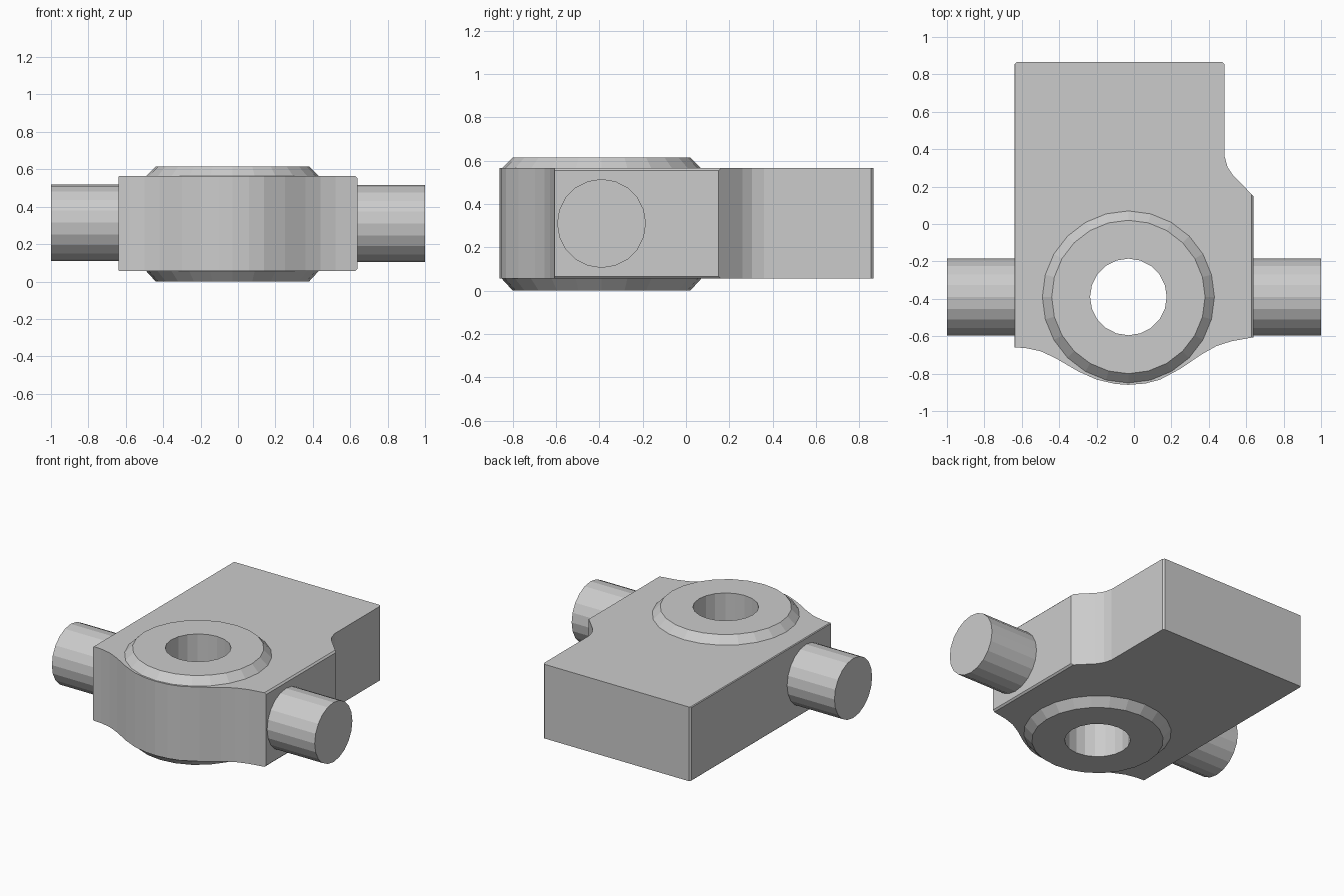
import bpy, bmesh
from math import pi
from mathutils import Matrix

if "Cube" in bpy.data.objects:
    bpy.data.objects.remove(bpy.data.objects["Cube"])

CX, CY = -0.03, -0.39      # bore axis
Z0, Z1, TOP = 0.055, 0.565, 0.615


def finish(bm, name):
    bmesh.ops.recalc_face_normals(bm, faces=bm.faces)
    mesh = bpy.data.meshes.new(name)
    bm.to_mesh(mesh)
    bm.free()
    ob = bpy.data.objects.new(name, mesh)
    bpy.context.collection.objects.link(ob)
    return ob


def cone(name, r1, r2, depth, sides, matrix):
    bm = bmesh.new()
    bmesh.ops.create_cone(bm, cap_ends=True, segments=sides, radius1=r1,
                          radius2=r2, depth=depth, matrix=matrix)
    return finish(bm, name)


def bore_through(ob):
    mod = ob.modifiers.new("bore", 'BOOLEAN')
    mod.operation = 'DIFFERENCE'
    mod.solver = 'EXACT'
    mod.object = cutter


# bore cutter
cutter = cone("bore_cutter", 0.205, 0.205, 2, 20,
              Matrix.Translation((CX, CY, 0.3)))
cutter.hide_render = True
cutter.display_type = 'WIRE'

# block body, extruded from its plan outline
outline = [(-0.64, -0.66), (-0.58, -0.663), (-0.5, -0.68), (-0.42, -0.717),
           (-0.3, -0.787), (-0.2, -0.832), (-0.1, -0.855), (-0.03, -0.86),
           (0.06, -0.853), (0.14, -0.832), (0.25, -0.773), (0.36, -0.698),
           (0.44, -0.653), (0.52, -0.627), (0.638, -0.606), (0.638, 0.15),
           (0.53, 0.26), (0.5, 0.305), (0.485, 0.36), (0.485, 0.853),
           (0.473, 0.865), (-0.628, 0.865), (-0.64, 0.853)]
bm = bmesh.new()
base = bm.faces.new([bm.verts.new((x, y, Z0)) for x, y in outline])
ext = bmesh.ops.extrude_face_region(bm, geom=[base], use_keep_orig=True)
bmesh.ops.translate(bm, vec=(0, 0, Z1 - Z0),
                    verts=[v for v in ext['geom'] if isinstance(v, bmesh.types.BMVert)])
bmesh.ops.recalc_face_normals(bm, faces=bm.faces)
# slim chamfers along the two long side faces
for x, width in ((0.638, 0.011), (-0.64, 0.005)):
    edges = [e for e in bm.edges
             if all(abs(v.co.x - x) < 1e-4 for v in e.verts)
             and abs(e.verts[0].co.y - e.verts[1].co.y) > 0.5]
    bmesh.ops.bevel(bm, geom=edges, offset=width, segments=1,
                    affect='EDGES', profile=0.5)
body = finish(bm, "block_body")
bore_through(body)

# tapered collars above and below the block, set slightly into it
DEPTH = 0.055
for name, z, r1, r2 in (("upper_collar", TOP - DEPTH / 2, 0.465, 0.41),
                        ("lower_collar", 0.03, 0.41, 0.465)):
    depth = DEPTH if r1 > r2 else 0.06
    bore_through(cone(name, r1, r2, depth, 24, Matrix.Translation((CX, CY, z))))

# side pins
for name, side, z in (("left_pin", -1, 0.315), ("right_pin", 1, 0.31)):
    cone(name, 0.205, 0.205, 0.38, 20,
         Matrix.Translation((side * 0.81, CY, z)) @ Matrix.Rotation(pi / 2, 4, 'Y'))
